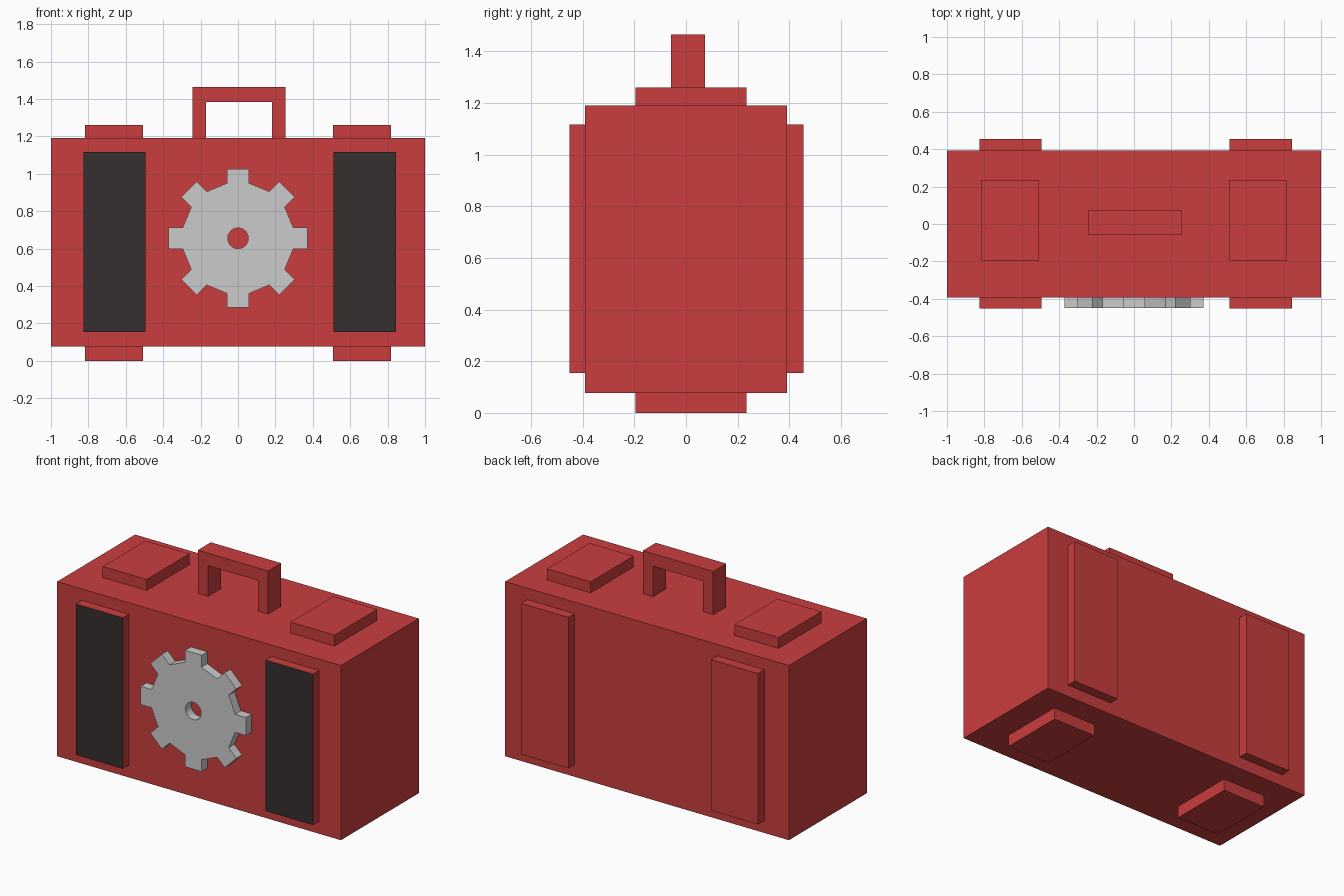
import bpy, bmesh
from math import pi, sin, cos
from mathutils import Vector

if "Cube" in bpy.data.objects:
    bpy.data.objects.remove(bpy.data.objects["Cube"])


def material(name, color):
    m = bpy.data.materials.new(name)
    m.diffuse_color = (*color, 1)
    m.use_nodes = True
    m.node_tree.nodes["Principled BSDF"].inputs["Base Color"].default_value = m.diffuse_color
    return m


RED = material("red", (0.59, 0.047, 0.047))
BLACK = material("black", (0.038, 0.028, 0.028))


def finish(name, bm, mats=()):
    bmesh.ops.recalc_face_normals(bm, faces=bm.faces)
    mesh = bpy.data.meshes.new(name)
    for m in mats:
        mesh.materials.append(m)
    bm.to_mesh(mesh)
    bm.free()
    ob = bpy.data.objects.new(name, mesh)
    bpy.context.collection.objects.link(ob)
    return ob


def box(name, x, y, z, front=None):
    """Box from (min, max) ranges; optional second material on the front face."""
    bm = bmesh.new()
    bmesh.ops.create_cube(bm, size=1)
    for v in bm.verts:
        v.co = Vector([r[0] if c < 0 else r[1] for c, r in zip(v.co, (x, y, z))])
    bm.normal_update()
    if front:
        for f in bm.faces:
            f.material_index = int(f.normal.y < -0.9)
    return finish(name, bm, [RED, front] if front else [RED])


def extrude_profile(name, points, y, mats=()):
    """Extrude an (x, z) outline from y[0] to y[1]."""
    bm = bmesh.new()
    face = bm.faces.new([bm.verts.new((px, y[0], pz)) for px, pz in points])
    ext = bmesh.ops.extrude_face_region(bm, geom=[face])
    moved = [g for g in ext["geom"] if isinstance(g, bmesh.types.BMVert)]
    bmesh.ops.translate(bm, verts=moved, vec=(0, y[1] - y[0], 0))
    return finish(name, bm, mats)


# Case body
box("case_body", (-1, 1), (-0.392, 0.392), (0.077, 1.19))

# Feet, matching top pads, and front and back panels on each side
for side, pad_x, panel_x in (("left", (-0.817, -0.507), (-0.827, -0.495)),
                             ("right", (0.507, 0.817), (0.51, 0.845))):
    box(f"foot_{side}", pad_x, (-0.195, 0.235), (0, 0.077))
    box(f"top_pad_{side}", pad_x, (-0.195, 0.235), (1.19, 1.26))
    box(f"front_panel_{side}", panel_x, (-0.452, -0.392), (0.155, 1.117), BLACK)
    box(f"back_panel_{side}", panel_x, (0.392, 0.455), (0.155, 1.117))

# Carrying handle
extrude_profile("handle", [(-0.243, 1.19), (-0.243, 1.465), (0.253, 1.465), (0.253, 1.19),
                           (0.183, 1.19), (0.183, 1.385), (-0.17, 1.385), (-0.17, 1.19)],
                (-0.058, 0.073), [RED])

# Gear emblem: eight straight teeth on an octagonal core
TEETH, HALF, ROOT, TIP = 8, 0.058, 0.295, 0.371
outline = []
for i in range(TEETH):
    a = 2 * pi * i / TEETH
    for r, w in ((ROOT, -HALF), (TIP, -HALF), (TIP, HALF), (ROOT, HALF)):
        outline.append((r * cos(a) - w * sin(a), 0.655 + r * sin(a) + w * cos(a)))
gear = extrude_profile("gear", outline, (-0.45, -0.392))

# Round hole through the gear
bm = bmesh.new()
bmesh.ops.create_circle(bm, cap_ends=True, segments=32, radius=0.055)
circle = [(v.co.x, v.co.y + 0.655) for v in bm.verts]
bm.free()
cutter = extrude_profile("gear_hole_cutter", circle, (-0.6, -0.2))
cutter.hide_render = True
cutter.hide_viewport = True
cut = gear.modifiers.new("hole", 'BOOLEAN')
cut.operation = 'DIFFERENCE'
cut.solver = 'EXACT'
cut.object = cutter
